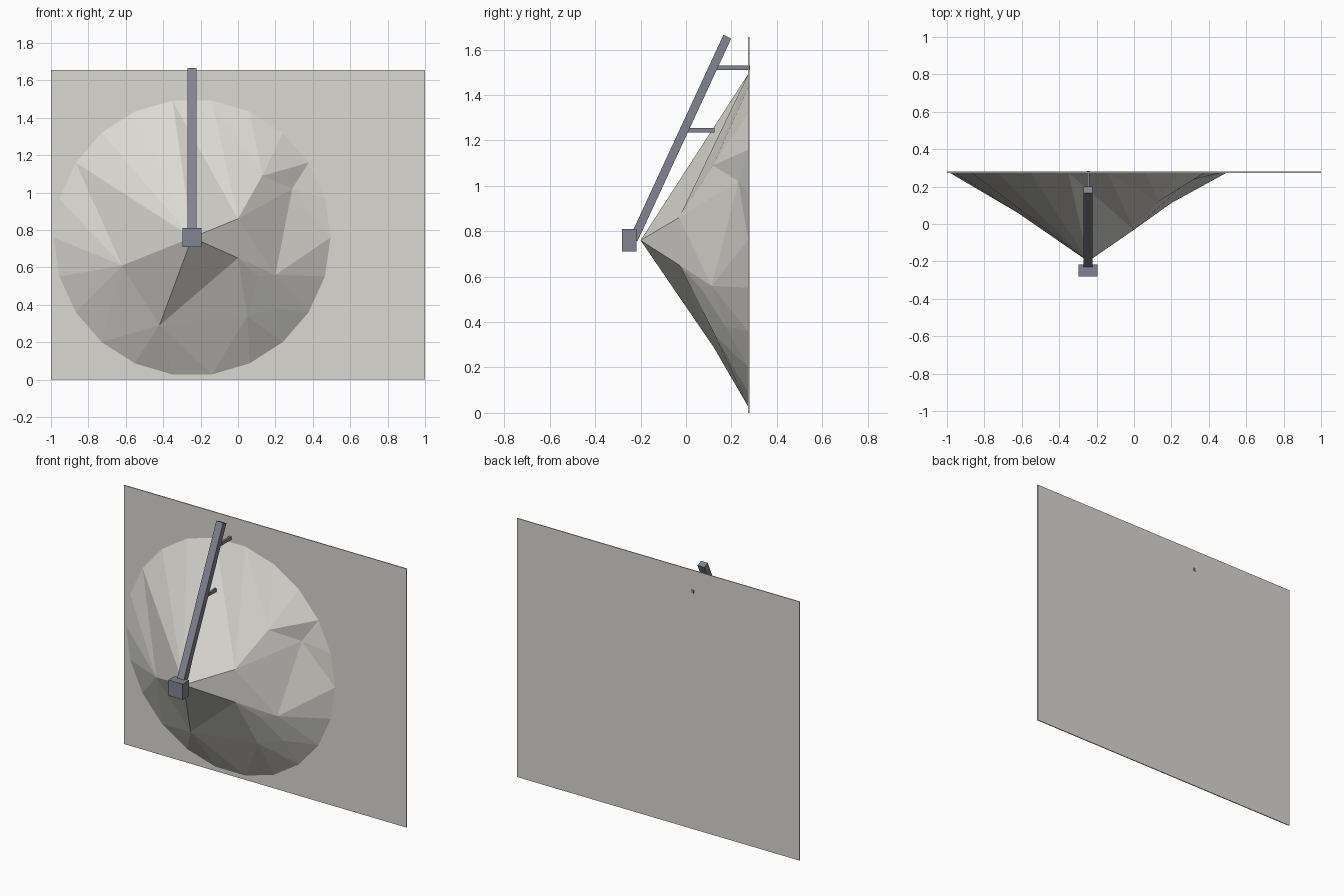
import bpy, bmesh, math
from mathutils import Vector, Matrix
from mathutils.geometry import delaunay_2d_cdt

default = bpy.data.objects.get("Cube")
if default:
    bpy.data.objects.remove(default, do_unlink=True)


def make_material(name, rgb):
    mat = bpy.data.materials.new(name)
    mat.use_nodes = True
    mat.diffuse_color = (*rgb, 1)
    mat.node_tree.nodes["Principled BSDF"].inputs["Base Color"].default_value = (*rgb, 1)
    return mat


PALE = make_material("pale warm grey", (0.70, 0.69, 0.645))
STEEL = make_material("steel grey", (0.22, 0.235, 0.275))

CX, CZ = -0.245, 0.76          # cone axis
RADIUS, APEX_Y, WALL_Y = 0.74, -0.2, 0.274
SIDES = 22


def finish(name, bm, mat):
    mesh = bpy.data.meshes.new(name)
    bm.to_mesh(mesh)
    bm.free()
    mesh.materials.append(mat)
    obj = bpy.data.objects.new(name, mesh)
    bpy.context.collection.objects.link(obj)
    return obj


def box(name, low, high, mat):
    low, high = Vector(low), Vector(high)
    bm = bmesh.new()
    bmesh.ops.create_cube(bm, size=1, matrix=Matrix.Translation((low + high) / 2)
                          @ Matrix.Diagonal((*(high - low), 1)))
    return finish(name, bm, mat)


def beam(name, start, end, width, depth, mat):
    start, end = Vector(start), Vector(end)
    along = end - start
    tilt = Matrix.Rotation(-math.atan2(along.y, along.z), 4, 'X')
    bm = bmesh.new()
    bmesh.ops.create_cube(bm, size=1, matrix=Matrix.Translation((start + end) / 2) @ tilt
                          @ Matrix.Diagonal((width, depth, along.length, 1)))
    return finish(name, bm, mat)


# Thin back panel
box("back_panel", (-1, WALL_Y, 0), (1, 0.28, 1.655), PALE)

# Faceted cone: rim, apex and a few dented points, triangulated in the panel plane
points = [Vector((CX, CZ))]
for i in range(SIDES):
    a = 2 * math.pi * i / SIDES
    points.append(Vector((CX + RADIUS * math.cos(a), CZ + RADIUS * math.sin(a))))
dents = [(0, 0.86), (0, 0.65), (0.11, 0.55), (0.2, 0.56), (0.2, 0.38),
         (0.05, 0.34), (0.13, 1.09), (0.29, 1.02), (-0.62, 0.61), (-0.42, 0.29)]
points += [Vector(p) for p in dents]
flat, _, tris, *_ = delaunay_2d_cdt(points, [], [], 0, 1e-5)

bm = bmesh.new()
verts = []
for p in flat:
    r = (p - Vector((CX, CZ))).length / RADIUS
    y = APEX_Y + (WALL_Y - APEX_Y) * min(r, 1)
    if p.x > 0.25 and 1.0 < p.y < 1.05:     # deepest dent
        y += 0.05
    verts.append(bm.verts.new((p.x, y, p.y)))
for tri in tris:
    face = bm.faces.new([verts[i] for i in tri])
    face.normal_update()
    if face.normal.y > 0:
        face.normal_flip()
finish("faceted_cone", bm, PALE)

# Slanted arm with the head block at its lower end
beam("slanted_arm", (CX, -0.231, 0.764), (CX, 0.182, 1.657), 0.048, 0.038, STEEL)
box("head_block", (CX - 0.051, -0.282, 0.71), (CX + 0.051, -0.217, 0.81), STEEL)

# Struts holding the arm
for name, y0, y1, z in (("upper_strut", 0.13, 0.283, 1.52), ("lower_strut", 0.005, 0.125, 1.245)):
    box(name, (CX - 0.007, y0, z - 0.01), (CX + 0.007, y1, z + 0.01), STEEL)
